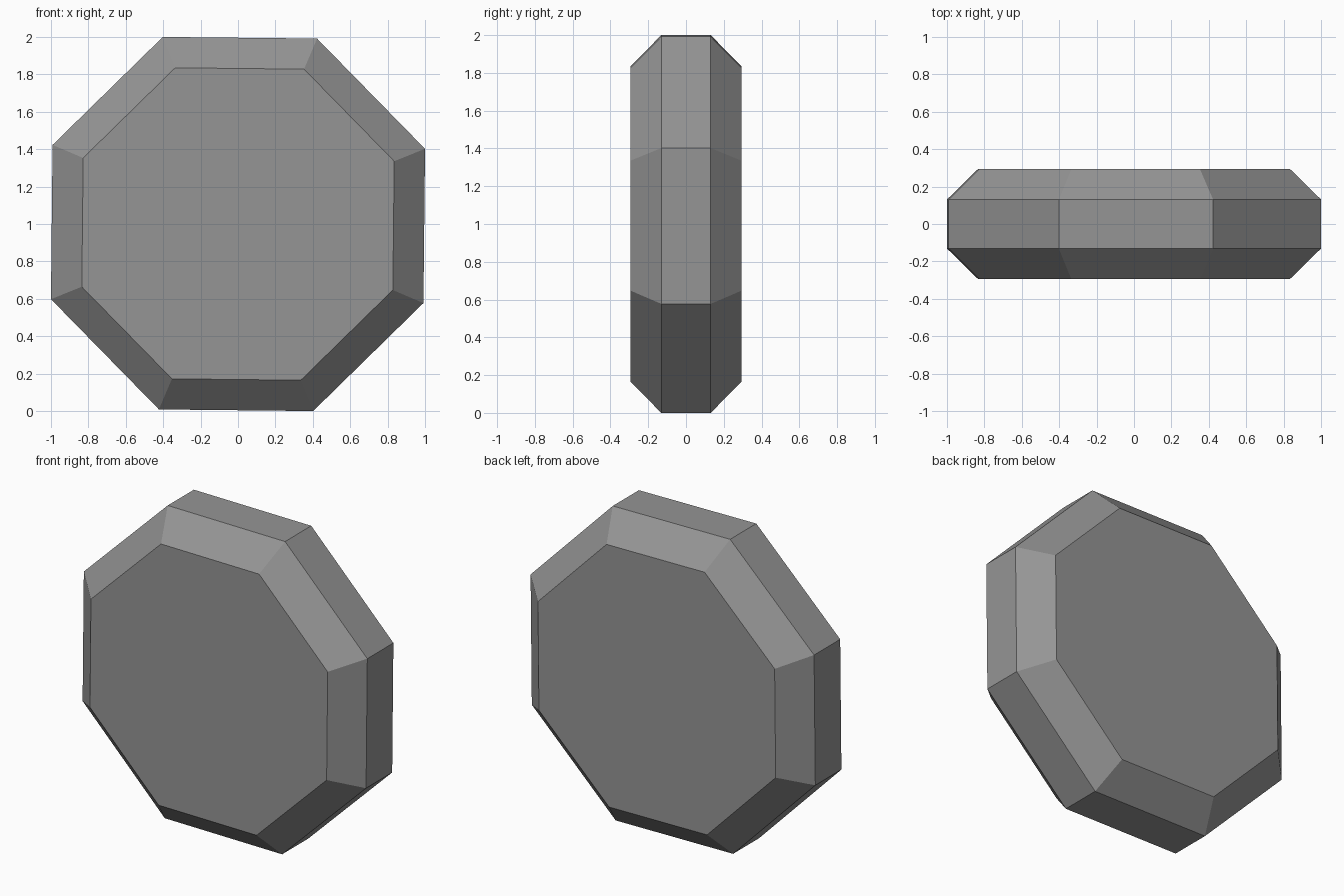
import bpy, bmesh
from math import sin, cos, radians

cube = bpy.data.objects.get("Cube")
if cube:
    bpy.data.objects.remove(cube, do_unlink=True)

# Plain grey material
grey = bpy.data.materials.new("stone_grey")
grey.use_nodes = True
colour = (0.3, 0.3, 0.3, 1)
grey.diffuse_color = colour
grey.node_tree.nodes["Principled BSDF"].inputs["Base Color"].default_value = colour

SIDES = 8
TURN = radians(21.9)  # flat side up, with a very slight tilt
# Profile from front to back: (depth, radius)
PROFILE = [(-0.293, 0.9), (-0.131, 1.0778), (0.131, 1.0778), (0.293, 0.9)]

# Octagonal disc with chamfered rims
bm = bmesh.new()
rings = []
for y, r in PROFILE:
    angles = [TURN + radians(360 * k / SIDES) for k in range(SIDES)]
    rings.append([bm.verts.new((r * cos(a), y, 1 + r * sin(a))) for a in angles])
for a, b in zip(rings, rings[1:]):
    for i in range(SIDES):
        j = (i + 1) % SIDES
        bm.faces.new((a[i], a[j], b[j], b[i]))
bm.faces.new(rings[0])
bm.faces.new(rings[-1])
bmesh.ops.recalc_face_normals(bm, faces=bm.faces)

mesh = bpy.data.meshes.new("octagonal_disc")
bm.to_mesh(mesh)
bm.free()
mesh.materials.append(grey)
disc = bpy.data.objects.new("octagonal_disc", mesh)
bpy.context.collection.objects.link(disc)
